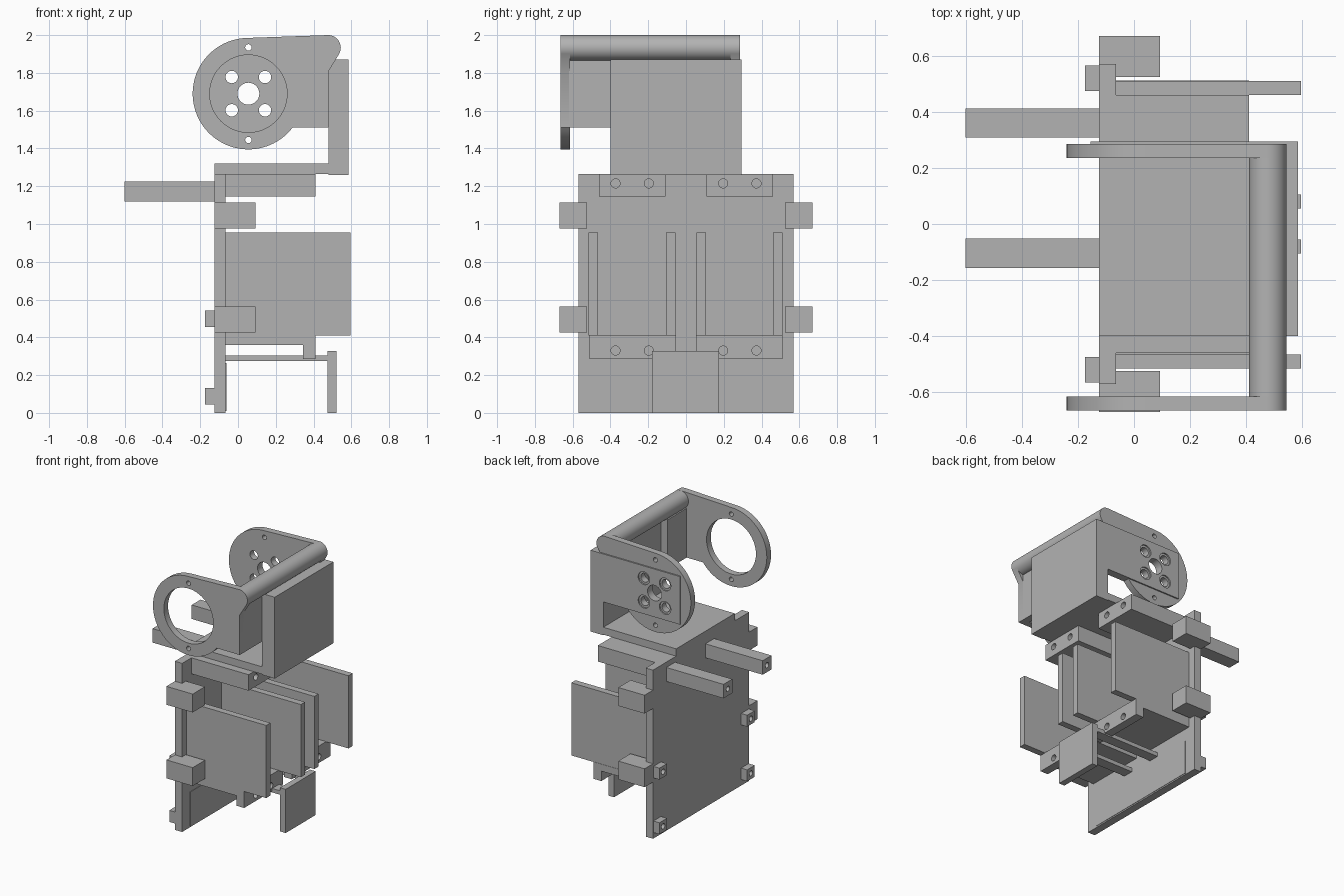
import bpy
from math import sin, cos, radians, pi

cube = bpy.data.objects.get("Cube")
if cube:
    bpy.data.objects.remove(cube, do_unlink=True)

grey = bpy.data.materials.new("plain grey")
grey.use_nodes = True
GREY = (0.45, 0.45, 0.45, 1)
grey.diffuse_color = GREY
grey.node_tree.nodes["Principled BSDF"].inputs["Base Color"].default_value = GREY


def finish(obj, name, smooth=False):
    obj.name = name
    obj.data.materials.clear()
    obj.data.materials.append(grey)
    bpy.ops.object.select_all(action="DESELECT")
    obj.select_set(True)
    bpy.context.view_layer.objects.active = obj
    if smooth:
        bpy.ops.object.shade_smooth_by_angle(angle=radians(35))
    return obj


def box(name, x, y, z):
    """Box from (min, max) pairs."""
    spans = (x, y, z)
    bpy.ops.mesh.primitive_cube_add(size=1, location=[(a + b) / 2 for a, b in spans])
    obj = bpy.context.object
    obj.scale = [b - a for a, b in spans]
    bpy.ops.object.transform_apply(location=False, rotation=False, scale=True)
    return finish(obj, name)


def rod(name, radius, depth, loc, axis, sides=24):
    turn = (0, pi / 2, 0) if axis == "x" else (pi / 2, 0, 0)
    bpy.ops.mesh.primitive_cylinder_add(vertices=sides, radius=radius, depth=depth,
                                        location=loc, rotation=turn)
    return finish(bpy.context.object, name, True)


def drill(obj, radius, depth, loc):
    """Bore a hole along x."""
    cutter = rod("cutter", radius, depth, loc, "x")
    cutter.hide_render = True
    mod = obj.modifiers.new("hole", "BOOLEAN")
    mod.operation, mod.solver, mod.object = "DIFFERENCE", "EXACT", cutter
    bpy.context.view_layer.objects.active = obj
    bpy.ops.object.modifier_apply(modifier=mod.name)
    bpy.data.objects.remove(cutter, do_unlink=True)


def arc(cx, cz, r, start, end, steps):
    angles = [radians(start + (end - start) * i / steps) for i in range(steps + 1)]
    return [(cx + r * cos(a), cz + r * sin(a)) for a in angles]


def circle(cx, cz, r, sides=32):
    return arc(cx, cz, r, 0, 360, sides)[:-1]


def sheet(name, loops, y0, y1):
    """Upright plate in the xz plane; loops after the first are holes."""
    curve = bpy.data.curves.new(name, "CURVE")
    curve.dimensions, curve.fill_mode = "2D", "BOTH"
    curve.extrude = (y1 - y0) / 2
    for loop in loops:
        spline = curve.splines.new("POLY")
        spline.points.add(len(loop) - 1)
        for point, (px, pz) in zip(spline.points, loop):
            point.co = (px, pz, 0, 1)
        spline.use_cyclic_u = True
    obj = bpy.data.objects.new(name, curve)
    bpy.context.collection.objects.link(obj)
    obj.location.y = (y0 + y1) / 2
    obj.rotation_euler.x = pi / 2
    bpy.ops.object.select_all(action="DESELECT")
    obj.select_set(True)
    bpy.context.view_layer.objects.active = obj
    bpy.ops.object.convert(target="MESH")
    return finish(bpy.context.object, name, True)


# Main back plate, with a shallow panel near its foot
BACK = (-0.125, -0.065)
box("back_plate", BACK, (-0.57, 0.57), (0, 1.265))
box("foot_panel", (-0.066, -0.062), (-0.475, 0.475), (0.01, 0.265))

# Upper L bracket
BRACKET_Y = (-0.4, 0.295)
box("bracket_shelf", (-0.125, 0.49), BRACKET_Y, (1.265, 1.32))
box("bracket_upright", (0.48, 0.585), BRACKET_Y, (1.26, 1.87))
box("front_arm_panel", (0.425, 0.48), (-0.62, -0.39), (1.51, 1.88))

# Two swing arms joined by a round bar
CX, CZ = 0.055, 1.69
outline = ([(0.48, 1.81), (0.48, 1.51)]
           + arc(CX, CZ, 0.295, -37.6, -268, 56)
           + arc(0.477, 1.933, 0.067, 93, -28, 14))
pins = [circle(CX, CZ + s * 0.245, 0.017, 16) for s in (-1, 1)]


def bolt_holes(r):
    return [circle(CX + i * 0.088, CZ + j * 0.088, r, 24)
            for i in (-1, 1) for j in (-1, 1)]


hub = circle(CX, CZ, 0.058)
sheet("front_ring_arm", [outline, circle(CX, CZ, 0.205, 56)] + pins, -0.665, -0.615)
sheet("rear_hub_arm", [outline, hub] + pins + bolt_holes(0.033), 0.235, 0.285)
wall = [(-0.155, 1.51), (0.5, 1.51), (0.5, 1.87), (-0.155, 1.87)]
sheet("rear_hub_wall", [wall, hub] + bolt_holes(0.048), 0.285, 0.295)
rod("cross_bar", 0.067, 0.94, (0.477, -0.19, 1.933), "y", 40)

# Four cards
for i, y in enumerate((-0.49, -0.08, 0.08, 0.485)):
    box(f"card_{i + 1}", (-0.07, 0.595), (y - 0.025, y + 0.025), (0.41, 0.955))

# Card supports and side clips on both sides
for s, side in ((-1, "right"), (1, "left")):
    def span(a, b):
        return tuple(sorted((s * a, s * b)))

    top = box(f"{side}_top_support", (-0.07, 0.41), span(0.108, 0.46), (1.145, 1.265))
    box(f"{side}_lower_shelf", (-0.07, 0.41), span(0.052, 0.512), (0.36, 0.412))
    lip = box(f"{side}_lower_lip", (0.345, 0.41), span(0.052, 0.512), (0.285, 0.362))
    for y in (0.197, 0.373):
        drill(top, 0.024, 0.12, (0.41, s * y, 1.215))
        drill(lip, 0.024, 0.2, (0.38, s * y, 0.33))
    for level, z in (("lower", 0.425), ("upper", 0.977)):
        box(f"{side}_{level}_clip", (-0.125, 0.093), span(0.525, 0.67), (z, z + 0.138))
    # Small pegs on the rear face
    for level, z in (("lower", 0.088), ("upper", 0.498)):
        peg = box(f"{side}_{level}_peg", (-0.175, -0.12), span(0.475, 0.565),
                  (z - 0.043, z + 0.043))
        drill(peg, 0.02, 0.06, (-0.175, s * 0.52, z))

# Two rear rails
for name, y in (("left_rail", 0.36), ("right_rail", -0.104)):
    rail = box(name, (-0.6, -0.12), (y - 0.052, y + 0.052), (1.12, 1.225))
    drill(rail, 0.02, 0.12, (-0.6, y, 1.172))

# Front foot on two arms
box("foot_plate", (0.475, 0.522), (-0.18, 0.175), (0, 0.328))
for name, y in (("foot_arm_right", (-0.18, -0.1)), ("foot_arm_left", (0.095, 0.175))):
    box(name, (-0.07, 0.48), y, (0.275, 0.305))
